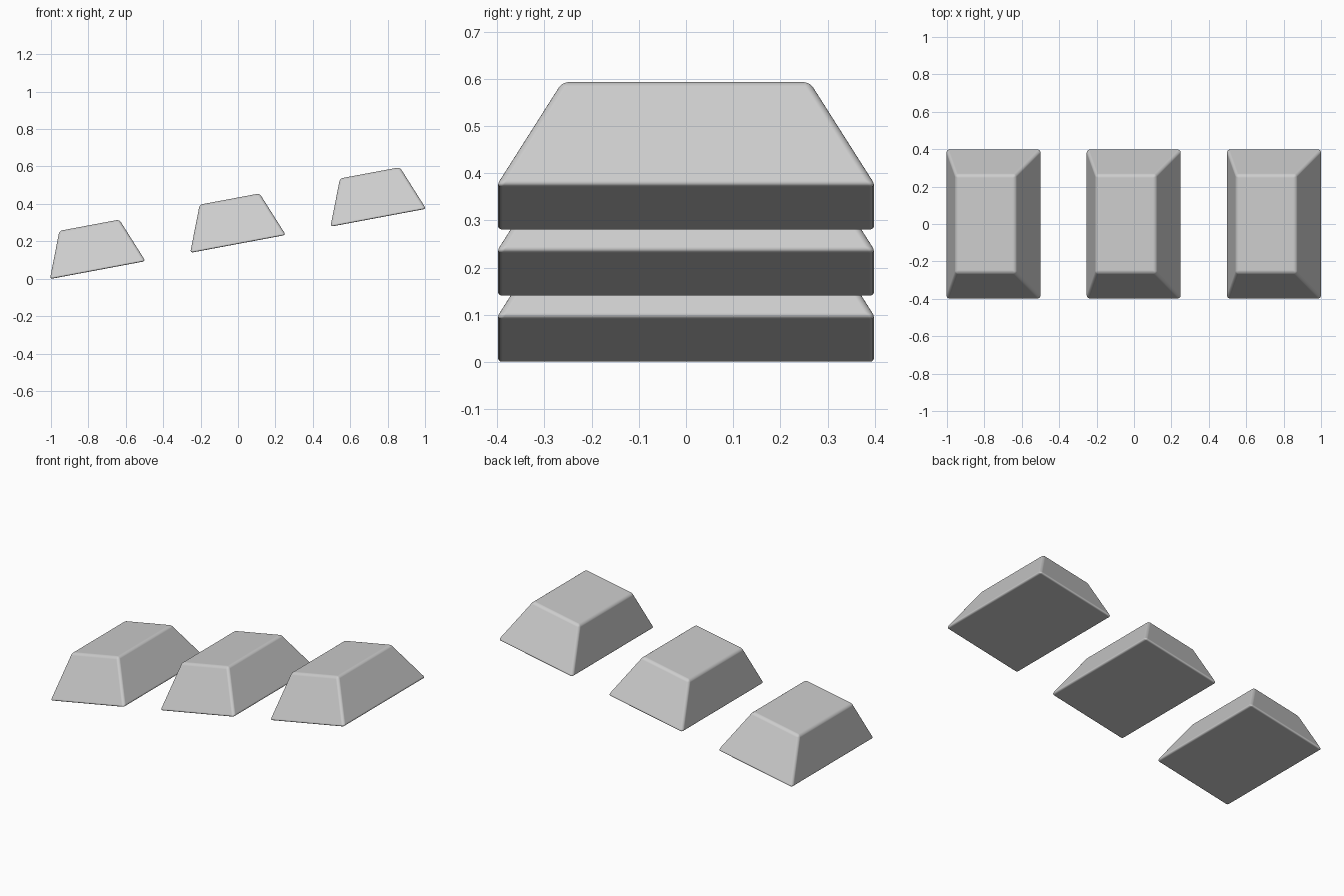
import bpy, bmesh
from math import radians

if "Cube" in bpy.data.objects:
    bpy.data.objects.remove(bpy.data.objects["Cube"])

TILT = radians(-10.6)               # raises the +x side
BASE, TOP, HEIGHT = (0.26, 0.403), (0.163, 0.262), 0.244


def keycap(name, x, z):
    # tapered block: cube with its upper and lower rings sized separately
    bm = bmesh.new()
    bmesh.ops.create_cube(bm, size=2)
    for v in bm.verts:
        half, h = (TOP, HEIGHT) if v.co.z > 0 else (BASE, 0)
        v.co = (v.co.x * half[0], v.co.y * half[1], h)
    mesh = bpy.data.meshes.new(name)
    bm.to_mesh(mesh)
    bm.free()
    ob = bpy.data.objects.new(name, mesh)
    bpy.context.collection.objects.link(ob)
    ob.location = (x, 0, z)
    ob.rotation_euler.y = TILT
    # soft rounded edges
    bevel = ob.modifiers.new("rounded_edges", 'BEVEL')
    bevel.width = 0.015
    bevel.segments = 5
    bevel.limit_method = 'NONE'
    bevel.harden_normals = True
    for p in mesh.polygons:
        p.use_smooth = True


# three blocks stepping up along x
for i, side in enumerate(("left", "middle", "right")):
    keycap(side + "_tapered_block", (i - 1) * 0.75, 0.046 + i * 0.14)
